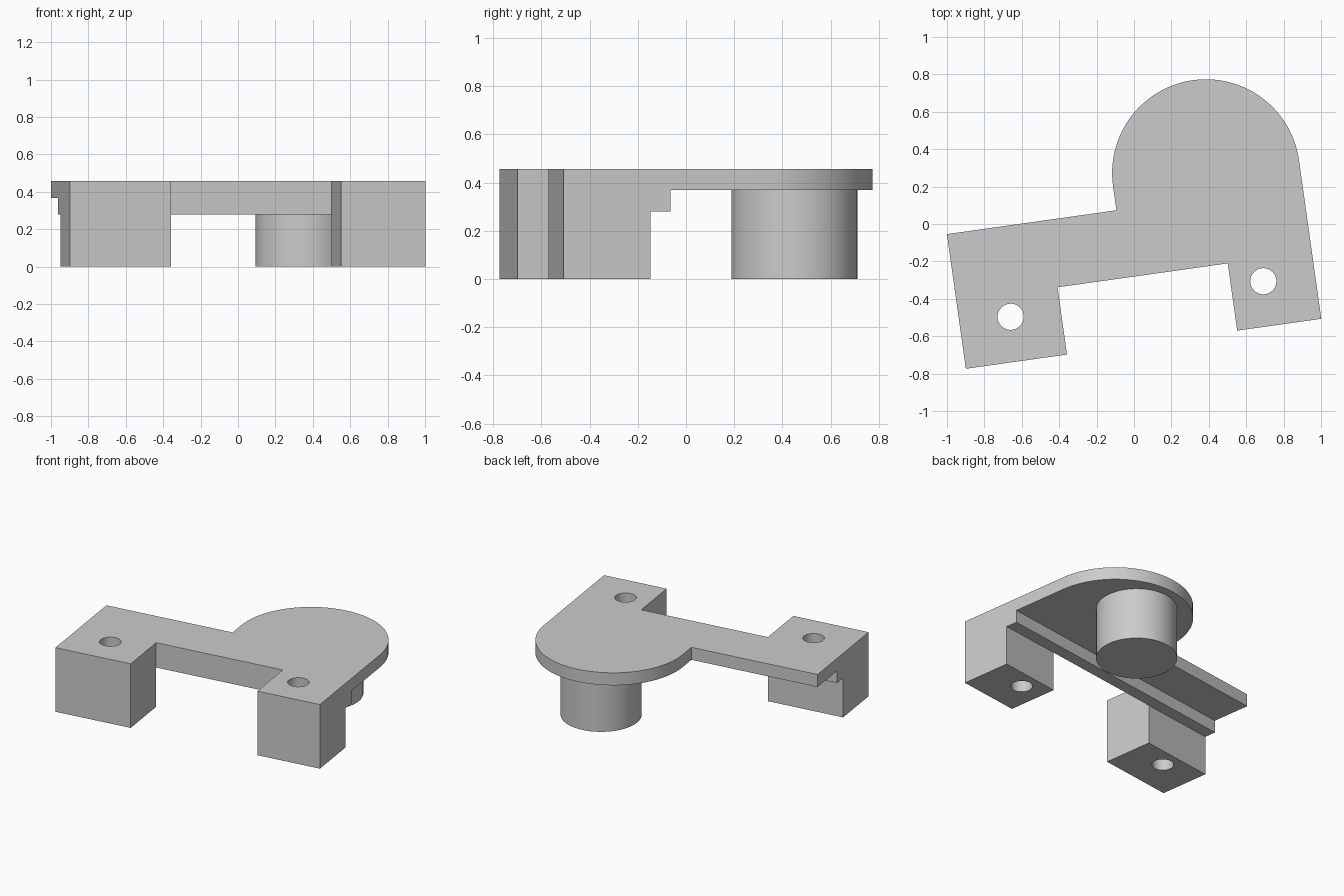
import bpy, bmesh, math
from mathutils import Matrix

cube = bpy.data.objects.get("Cube")
if cube:
    bpy.data.objects.remove(cube, do_unlink=True)

grey = bpy.data.materials.new("light grey")
grey.use_nodes = True
colour = (0.6, 0.6, 0.6, 1)
grey.diffuse_color = colour
grey.node_tree.nodes["Principled BSDF"].inputs["Base Color"].default_value = colour

# Main sizes, measured along the bracket's own edges
TOP, PLATE_Z, BEAM_Z = 0.457, 0.368, 0.28
LENGTH, DEPTH, FOOT_DEPTH, BEAM_BACK = 1.919, 0.727, 0.363, 0.447
LEFT_W, RIGHT_U = 0.546, 1.465
DISC_U, DISC_V, DISC_R = 1.417, 0.857, 0.502


def prism(name, outline, z0, z1):
    """Solid made by extruding a flat outline from z0 up to z1."""
    bm = bmesh.new()
    face = bm.faces.new([bm.verts.new((x, y, z0)) for x, y in outline])
    ext = bmesh.ops.extrude_face_region(bm, geom=[face])
    for item in ext["geom"]:
        if isinstance(item, bmesh.types.BMVert):
            item.co.z = z1
    bmesh.ops.recalc_face_normals(bm, faces=bm.faces)
    mesh = bpy.data.meshes.new(name)
    bm.to_mesh(mesh)
    bm.free()
    mesh.materials.append(grey)
    obj = bpy.data.objects.new(name, mesh)
    bpy.context.collection.objects.link(obj)
    return obj


def rect(u0, u1, v0, v1):
    return [(u0, v0), (u1, v0), (u1, v1), (u0, v1)]


def arc(u, v, r, turn, steps):
    return [(u + r * math.cos(turn * i / steps), v + r * math.sin(turn * i / steps))
            for i in range(steps + 1)]


def circle(u, v, r, steps=64):
    return arc(u, v, r, 2 * math.pi, steps)[:-1]


def combine(base, other, operation):
    mod = base.modifiers.new("combine", "BOOLEAN")
    mod.object, mod.operation, mod.solver = other, operation, "EXACT"
    bpy.context.view_layer.objects.active = base
    bpy.ops.object.modifier_apply(modifier=mod.name)
    bpy.data.objects.remove(other, do_unlink=True)


# Top plate with notched front and rounded back lobe
plate = [(0, 0), (LEFT_W, 0), (LEFT_W, FOOT_DEPTH), (RIGHT_U, FOOT_DEPTH),
         (RIGHT_U, 0), (LENGTH, 0)]
plate += arc(DISC_U, DISC_V, DISC_R, math.pi, 48)
plate += [(DISC_U - DISC_R, DEPTH), (0, DEPTH)]
bracket = prism("bracket", plate, PLATE_Z, TOP)

# Stiffening beam, two feet
for name, outline, bottom in (
        ("beam", rect(0, LENGTH, FOOT_DEPTH, BEAM_BACK), BEAM_Z),
        ("left_foot", rect(0, LEFT_W, 0, FOOT_DEPTH), 0),
        ("right_foot", rect(RIGHT_U, LENGTH, 0, FOOT_DEPTH), 0)):
    combine(bracket, prism(name, outline, bottom, TOP), "UNION")

# Screw holes through both feet
for u in (0.276, 1.64):
    combine(bracket, prism("hole_cutter", circle(u, 0.242, 0.07, 48), -0.1, TOP + 0.1),
            "DIFFERENCE")

# Merge coplanar faces
bm = bmesh.new()
bm.from_mesh(bracket.data)
bmesh.ops.remove_doubles(bm, verts=bm.verts, dist=1e-5)
bmesh.ops.dissolve_limit(bm, angle_limit=0.01, verts=bm.verts, edges=bm.edges)
bm.to_mesh(bracket.data)
bm.free()

# Round peg under the lobe
peg = prism("peg", circle(1.412, 1.037, 0.262), 0, PLATE_Z)

# Turn the whole bracket into place and smooth the round walls
place = Matrix.Translation((-0.899, -0.774, 0)) @ Matrix.Rotation(math.radians(8), 4, "Z")
for obj in (bracket, peg):
    obj.data.transform(place)
    bpy.ops.object.select_all(action="DESELECT")
    obj.select_set(True)
    bpy.context.view_layer.objects.active = obj
    bpy.ops.object.shade_smooth_by_angle(angle=math.radians(30))
